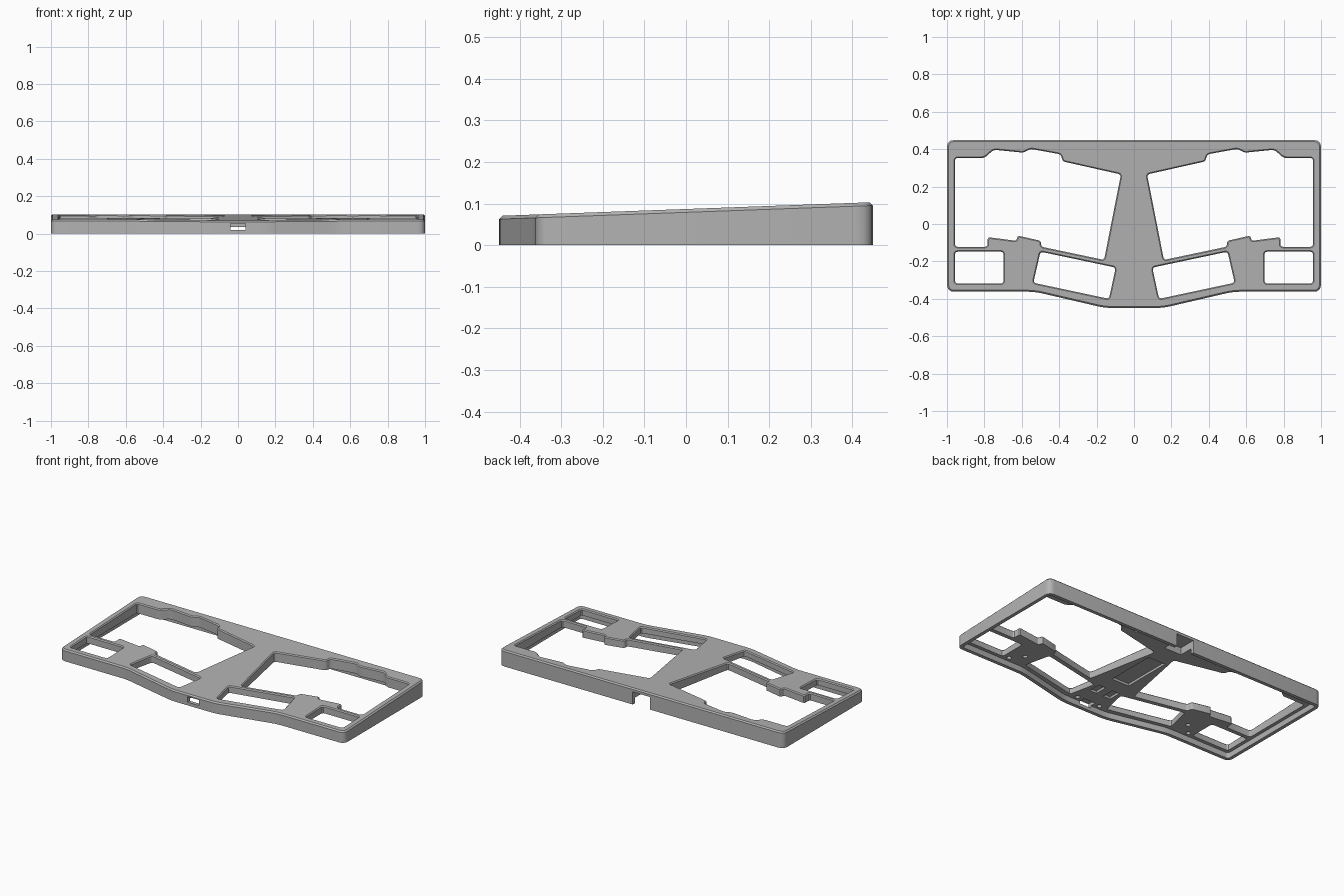
import bpy, bmesh, math
from mathutils import Vector

if "Cube" in bpy.data.objects:
    bpy.data.objects.remove(bpy.data.objects["Cube"], do_unlink=True)

grey = bpy.data.materials.new("case_grey")
grey.use_nodes = True
grey.diffuse_color = (0.45, 0.45, 0.45, 1)
grey.node_tree.nodes["Principled BSDF"].inputs["Base Color"].default_value = (0.45, 0.45, 0.45, 1)


def slope(y):
    """Height of the tilted top surface."""
    return 0.087 + 0.0365 * y


def mirror(points):
    return [(-x, y) for x, y in reversed(points)]


def rounded(points, radius, steps=4):
    """Replace each corner with a small arc-like curve."""
    out = []
    pts = [Vector(p) for p in points]
    for i, p in enumerate(pts):
        a, b = pts[i - 1] - p, pts[(i + 1) % len(pts)] - p
        reach = min(radius, a.length * 0.45, b.length * 0.45)
        start, end = p + a.normalized() * reach, p + b.normalized() * reach
        for k in range(steps + 1):
            t = k / steps
            out.append(start * (1 - t) ** 2 + p * 2 * t * (1 - t) + end * t ** 2)
    return out


def offset(points, amount):
    """Grow a counter-clockwise outline outward by a mitred amount."""
    out = []
    for i, p in enumerate(points):
        d1 = (p - points[i - 1]).normalized()
        d2 = (points[(i + 1) % len(points)] - p).normalized()
        n1, n2 = Vector((d1.y, -d1.x)), Vector((d2.y, -d2.x))
        out.append(p + (n1 + n2) * (amount / (1 + n1.dot(n2))))
    return out


def solid(name, outline, levels):
    """Loft an outline through (offset, height function) levels."""
    area = sum(a[0] * b[1] - b[0] * a[1] for a, b in zip(outline, outline[1:] + outline[:1]))
    outline = [Vector(p) for p in (outline if area > 0 else outline[::-1])]
    bm = bmesh.new()
    rings = [[bm.verts.new((p.x, p.y, height(p.y))) for p in offset(outline, grow)]
             for grow, height in levels]
    bm.faces.new(rings[0][::-1])
    bm.faces.new(rings[-1])
    n = len(outline)
    for low, high in zip(rings, rings[1:]):
        for i in range(n):
            j = (i + 1) % n
            bm.faces.new((low[i], low[j], high[j], high[i]))
    mesh = bpy.data.meshes.new(name)
    bm.to_mesh(mesh)
    bm.free()
    obj = bpy.data.objects.new(name, mesh)
    bpy.context.scene.collection.objects.link(obj)
    mesh.materials.append(grey)
    return obj


def flat(z):
    return lambda y: z


def box(x0, x1, y0, y1):
    return [(x0, y0), (x1, y0), (x1, y1), (x0, y1)]


# Wedge-shaped outer body with a chamfered top edge
half = [(0.155, -0.449), (0.53, -0.362), (1, -0.362), (1, 0.449)]
outline = rounded(half + mirror(half), 0.04)
case = solid("keyboard_case", outline, [
    (0, flat(0)), (0, lambda y: slope(y) - 0.008), (-0.008, slope)])

cutters = []


def cut(outline, levels):
    cutters.append(solid("cutter", outline, levels))


# Underside recess inside a thin rim
RECESS = 0.035
cut(outline, [(-0.022, flat(-0.05)), (-0.022, flat(RECESS))])

# Key openings with flared top edges, on both sides
main_keys = [(0.07, 0.265), (0.16, -0.192), (0.497, -0.121), (0.497, -0.09), (0.622, -0.062),
             (0.628, -0.09), (0.783, -0.07), (0.783, -0.122), (0.957, -0.122), (0.957, 0.353),
             (0.80, 0.353), (0.75, 0.397), (0.59, 0.381), (0.555, 0.402), (0.39, 0.372), (0.383, 0.335)]
thumb_keys = [(0.098, -0.233), (0.134, -0.4), (0.538, -0.314), (0.5, -0.148)]
corner_keys = box(0.698, 0.957, -0.318, -0.148)
for shape in (main_keys, thumb_keys, corner_keys):
    for side in (shape, mirror(shape)):
        cut(rounded(side, 0.016, 3), [
            (0, flat(-0.1)), (0, lambda y: slope(y) - 0.006),
            (0.006, slope), (0.006, lambda y: slope(y) + 0.05)])

# Rear cable notch, front port, and shallow pockets under the centre
cut(box(-0.06, 0.06, 0.34, 0.5), [(0, flat(-0.03)), (0, flat(0.08))])
cut(box(-0.04, 0.04, -0.5, -0.39), [(0, flat(0.02)), (0, flat(0.055))])
cut(box(-0.06, 0.06, -0.12, 0.2), [(0, flat(0.01)), (0, flat(0.05))])
for x in (-0.05, 0.05):
    cut(box(x - 0.025, x + 0.025, -0.3, -0.22), [(0, flat(0.01)), (0, flat(0.05))])

# Screw holes in the underside
for x, y in ((0.66, -0.31), (0.6, -0.24), (0.08, -0.4), (0.93, 0.395), (0.3, 0.385)):
    for s in (-1, 1):
        circle = [(s * x + 0.014 * math.cos(k * math.tau / 16),
                   y + 0.014 * math.sin(k * math.tau / 16)) for k in range(16)]
        cut(circle, [(0, flat(0.01)), (0, flat(0.055))])

# Carve everything, keep the result and drop the cutters
for c in cutters:
    mod = case.modifiers.new("cut", "BOOLEAN")
    mod.operation, mod.solver, mod.object = "DIFFERENCE", "EXACT", c
bpy.context.view_layer.update()
carved = bpy.data.meshes.new_from_object(case.evaluated_get(bpy.context.evaluated_depsgraph_get()))
case.modifiers.clear()
case.data = carved
for c in cutters:
    bpy.data.objects.remove(c, do_unlink=True)

bpy.ops.object.select_all(action="DESELECT")
case.select_set(True)
bpy.context.view_layer.objects.active = case
bpy.ops.object.shade_smooth_by_angle(angle=math.radians(30))
